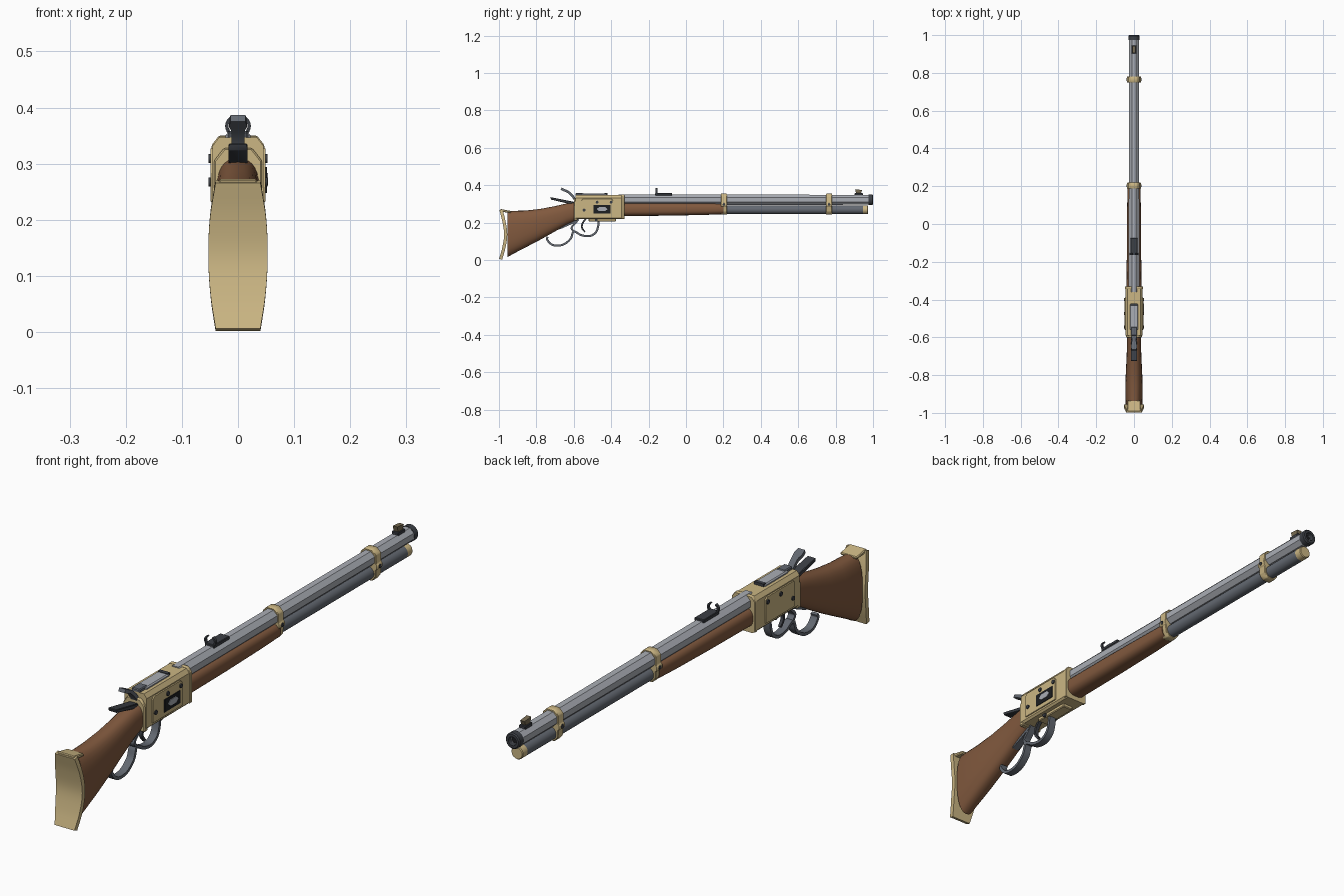
import bpy, bmesh, math
from mathutils import Vector

cube = bpy.data.objects.get("Cube")
if cube:
    bpy.data.objects.remove(cube)


def material(name, rgb):
    m = bpy.data.materials.new(name)
    m.use_nodes = True
    m.diffuse_color = (*rgb, 1)
    m.node_tree.nodes["Principled BSDF"].inputs["Base Color"].default_value = (*rgb, 1)
    return m


BRASS = material("brass", (0.60, 0.47, 0.23))
WOOD = material("walnut wood", (0.22, 0.10, 0.048))
SILVER = material("bright steel", (0.40, 0.42, 0.46))
STEEL = material("grey steel", (0.125, 0.14, 0.165))
DARK = material("dark steel", (0.045, 0.05, 0.06))
BLACK = material("black", (0.012, 0.013, 0.015))
SIGHT = material("aged brass", (0.19, 0.15, 0.085))


def place(axis, u, v, w):
    """Map profile (u, v) and depth w: axis is the depth direction."""
    return Vector((w, u, v)) if axis == "x" else Vector((u, w, v))


def finish(name, bm, mat, bevel=0, angle=35):
    bmesh.ops.recalc_face_normals(bm, faces=bm.faces)
    if bevel:
        edges = [e for e in bm.edges if e.calc_face_angle(0) > 0.6]
        bmesh.ops.bevel(bm, geom=edges, offset=bevel, segments=1, affect="EDGES")
    for f in bm.faces:
        f.smooth = True
    for e in bm.edges:
        e.smooth = e.calc_face_angle(0) < math.radians(angle)
    me = bpy.data.meshes.new(name)
    bm.to_mesh(me)
    bm.free()
    me.materials.append(mat)
    ob = bpy.data.objects.new(name, me)
    bpy.context.collection.objects.link(ob)
    return ob


def loft(name, rings, mat, closed=False, bevel=0, angle=35):
    bm = bmesh.new()
    vs = [[bm.verts.new(p) for p in r] for r in rings]
    n = len(vs[0])
    pairs = list(zip(vs, vs[1:])) + ([(vs[-1], vs[0])] if closed else [])
    for a, b in pairs:
        for i in range(n):
            j = (i + 1) % n
            bm.faces.new((a[i], a[j], b[j], b[i]))
    if not closed:
        bm.faces.new(vs[0])
        bm.faces.new(vs[-1])
    return finish(name, bm, mat, bevel, angle)


def prism(name, pts, axis, lo, hi, mat, bevel=0):
    return loft(name, [[place(axis, u, v, w) for u, v in pts] for w in (lo, hi)], mat, bevel=bevel)


def box(name, x, y, z, mat, bevel=0):
    return prism(name, [(y[0], z[0]), (y[1], z[0]), (y[1], z[1]), (y[0], z[1])], "x", x[0], x[1], mat, bevel)


def lathe(name, profile, z, n, mat, hollow=False):
    """Turn (radius, y) profile about a lengthwise axis at height z."""
    rings = []
    for r, y in profile:
        turn = [(i + 0.5) * math.tau / n for i in range(n)]
        rings.append([(r * math.cos(a), y, z + r * math.sin(a)) for a in turn])
    return loft(name, rings, mat, closed=hollow)


def disc(name, y, z, r, x0, x1, mat, n=12):
    pts = [(y + r * math.cos(i * math.tau / n), z + r * math.sin(i * math.tau / n)) for i in range(n)]
    return prism(name, pts, "x", x0, x1, mat)


def ribbon(name, pts, axis, mat, thick, steps=5):
    """Smooth strip through (u, v, half width) points."""
    p = [Vector(q) for q in pts]
    p = [2 * p[0] - p[1]] + p + [2 * p[-1] - p[-2]]
    path = []
    for a, b, c, d in zip(p, p[1:], p[2:], p[3:]):
        for s in range(steps):
            t = s / steps
            path.append(0.5 * (2 * b + (c - a) * t + (2 * a - 5 * b + 4 * c - d) * t * t
                               + (3 * b - a - 3 * c + d) * t ** 3))
    path.append(p[-2])
    rings = []
    for i, q in enumerate(path):
        t = path[min(i + 1, len(path) - 1)] - path[max(i - 1, 0)]
        n = Vector((-t.y, t.x)).normalized() * thick / 2
        rings.append([place(axis, q.x + s * n.x, q.y + s * n.y, w * q.z)
                      for s, w in ((1, 1), (1, -1), (-1, -1), (-1, 1))])
    return loft(name, rings, mat)


def wood(name, sections, power, n=28):
    """Rounded wooden body from (y, bottom, top, half width) sections."""
    rings = []
    for y, lo, hi, w in sections:
        ring = []
        for i in range(n):
            a = i * math.tau / n
            c, s = math.cos(a), math.sin(a)
            ring.append((w * math.copysign(abs(c) ** power, c), y,
                         (lo + hi) / 2 + (hi - lo) / 2 * math.copysign(abs(s) ** power, s)))
        rings.append(ring)
    return loft(name, rings, WOOD, angle=50)


# Wooden stock and forestock
wood("stock", [(-0.955, 0.015, 0.262, 0.044), (-0.92, 0.035, 0.263, 0.046), (-0.86, 0.066, 0.264, 0.046),
               (-0.78, 0.108, 0.273, 0.043), (-0.70, 0.153, 0.288, 0.039), (-0.64, 0.187, 0.302, 0.037),
               (-0.58, 0.215, 0.312, 0.037)], 0.8)
wood("forestock", [(-0.335, 0.235, 0.306, 0.039), (-0.1, 0.237, 0.306, 0.038),
                   (0.1, 0.241, 0.304, 0.036), (0.2, 0.245, 0.302, 0.034)], 0.75)

# Curved butt plate with heel
ribbon("butt_plate", [(-0.991, 0.004, 0.040), (-0.974, 0.065, 0.049), (-0.964, 0.135, 0.053),
                      (-0.973, 0.205, 0.050), (-0.989, 0.268, 0.040)], "x", BRASS, 0.017)
prism("butt_heel", [(-0.994, 0.258), (-0.937, 0.252), (-0.935, 0.262), (-0.992, 0.273)],
      "x", -0.034, 0.034, BRASS, 0.003)

# Octagonal barrel, muzzle and magazine tube
lathe("barrel", [(0.031, -0.36), (0.0285, 0.985), (0.016, 0.985), (0.016, -0.36)], 0.322, 8, SILVER, True)
lathe("muzzle_ring", [(0.029, 0.975), (0.029, 0.996), (0.025, 1.0), (0.016, 1.0), (0.015, 0.975)],
      0.322, 24, DARK, True)
lathe("bore", [(0.016, 0.94), (0.016, 0.982)], 0.322, 16, BLACK)
lathe("magazine_tube", [(0.0235, 0.18), (0.0235, 0.945)], 0.269, 24, STEEL)
lathe("magazine_cap", [(0.0235, 0.945), (0.0235, 0.971), (0.021, 0.974)], 0.269, 24, BRASS)

# Barrel bands with cross screws
half = [(0.015, 0.355), (0.031, 0.339), (0.032, 0.308), (0.037, 0.304), (0.037, 0.290),
        (0.031, 0.284), (0.030, 0.260), (0.016, 0.242)]
outline = half + [(-x, z) for x, z in reversed(half)]
for label, y in (("rear", 0.203), ("front", 0.765)):
    prism(label + "_band", outline, "y", y - 0.016, y + 0.016, BRASS, 0.002)
    disc(label + "_band_screw", y, 0.297, 0.007, -0.039, 0.039, DARK)

# Receiver: chamfered block, rear collar, underside plate and raised side panels
prism("receiver", [(-0.045, 0.225), (-0.038, 0.218), (0.038, 0.218), (0.045, 0.225), (0.045, 0.332),
                   (0.034, 0.347), (-0.034, 0.347), (-0.045, 0.332)], "y", -0.59, -0.33, BRASS)
prism("receiver_front_lip", [(-0.047, 0.221), (0.047, 0.221), (0.047, 0.333), (0.034, 0.350),
                             (-0.034, 0.350), (-0.047, 0.333)], "y", -0.345, -0.33, BRASS, 0.002)
prism("receiver_collar", [(-0.043, 0.212), (0.043, 0.212), (0.043, 0.305), (0.025, 0.328),
                          (-0.025, 0.328), (-0.043, 0.305)], "y", -0.6, -0.58, BRASS, 0.003)
box("underside_plate", (-0.022, 0.022), (-0.52, -0.375), (0.206, 0.222), BRASS, 0.003)
for side, s in (("left", 1), ("right", -1)):
    prism(side + "_side_panel", [(-0.56, 0.232), (-0.39, 0.232), (-0.39, 0.318), (-0.40, 0.328),
                                 (-0.55, 0.328), (-0.56, 0.318)], "x", s * 0.043, s * 0.049, BRASS, 0.001)
    for i, (y, z) in enumerate([(-0.545, 0.267), (-0.475, 0.309), (-0.400, 0.309)]):
        disc(f"{side}_receiver_screw_{i + 1}", y, z, 0.008, s * 0.045, s * 0.053, DARK)
    disc(side + "_lever_pivot", -0.48, 0.214, 0.008, s * 0.02, s * 0.028, DARK)

# Loading gate on the left side only
box("loading_gate_recess", (0.045, 0.0515), (-0.495, -0.405), (0.248, 0.294), BLACK)
prism("loading_gate", [(-0.477, 0.272), (-0.465, 0.283), (-0.432, 0.283), (-0.42, 0.272),
                       (-0.432, 0.261), (-0.465, 0.261)], "x", 0.048, 0.0535, SILVER)

# Bolt on top, hammer and rear tang sight
box("bolt", (-0.022, 0.022), (-0.56, -0.425), (0.335, 0.355), SILVER, 0.004)
box("bolt_front_stop", (-0.019, 0.019), (-0.435, -0.42), (0.34, 0.357), DARK)
box("bolt_rear_cap", (-0.017, 0.017), (-0.59, -0.545), (0.33, 0.358), STEEL, 0.003)
ribbon("hammer", [(-0.583, 0.300, 0.012), (-0.602, 0.336, 0.012), (-0.628, 0.362, 0.012),
                  (-0.648, 0.372, 0.016), (-0.668, 0.381, 0.013)], "x", STEEL, 0.013)
prism("tang_bar", [(-0.722, 0.323), (-0.59, 0.292), (-0.59, 0.309), (-0.725, 0.336)],
      "x", -0.017, 0.017, DARK, 0.002)

# Lever with two finger loops, trigger and lower tang
ribbon("lever", [(-0.468, 0.225, 0.014), (-0.469, 0.185, 0.014), (-0.482, 0.148, 0.014),
                 (-0.515, 0.128, 0.014), (-0.560, 0.133, 0.014), (-0.600, 0.152, 0.014),
                 (-0.618, 0.112, 0.014), (-0.660, 0.081, 0.014), (-0.712, 0.080, 0.014),
                 (-0.742, 0.108, 0.014), (-0.740, 0.124, 0.012)], "x", STEEL, 0.011)
ribbon("lever_web", [(-0.598, 0.150, 0.013), (-0.612, 0.172, 0.013), (-0.592, 0.196, 0.013),
                     (-0.575, 0.218, 0.013)], "x", STEEL, 0.010)
ribbon("trigger", [(-0.532, 0.225, 0.007), (-0.552, 0.198, 0.007), (-0.556, 0.172, 0.006),
                   (-0.540, 0.150, 0.005)], "x", DARK, 0.009)
prism("lower_tang", [(-0.675, 0.164), (-0.58, 0.205), (-0.58, 0.219), (-0.675, 0.178)],
      "x", -0.014, 0.014, STEEL)

# Rear buckhorn sight and front blade sight
box("rear_sight_base", (-0.019, 0.019), (-0.165, -0.075), (0.345, 0.358), DARK, 0.002)
arc = [math.radians(a) for a in range(-240, 61, 30)]
ribbon("rear_sight_horns", [(0.02 * math.cos(a), 0.367 + 0.018 * math.sin(a), 0.005) for a in arc],
       "y", DARK, 0.006, 2).location.y = -0.158
box("front_sight_base", (-0.013, 0.013), (0.902, 0.945), (0.343, 0.358), DARK, 0.002)
prism("front_sight_blade", [(0.91, 0.355), (0.935, 0.355), (0.942, 0.374), (0.904, 0.378)],
      "x", -0.009, 0.009, SIGHT)
